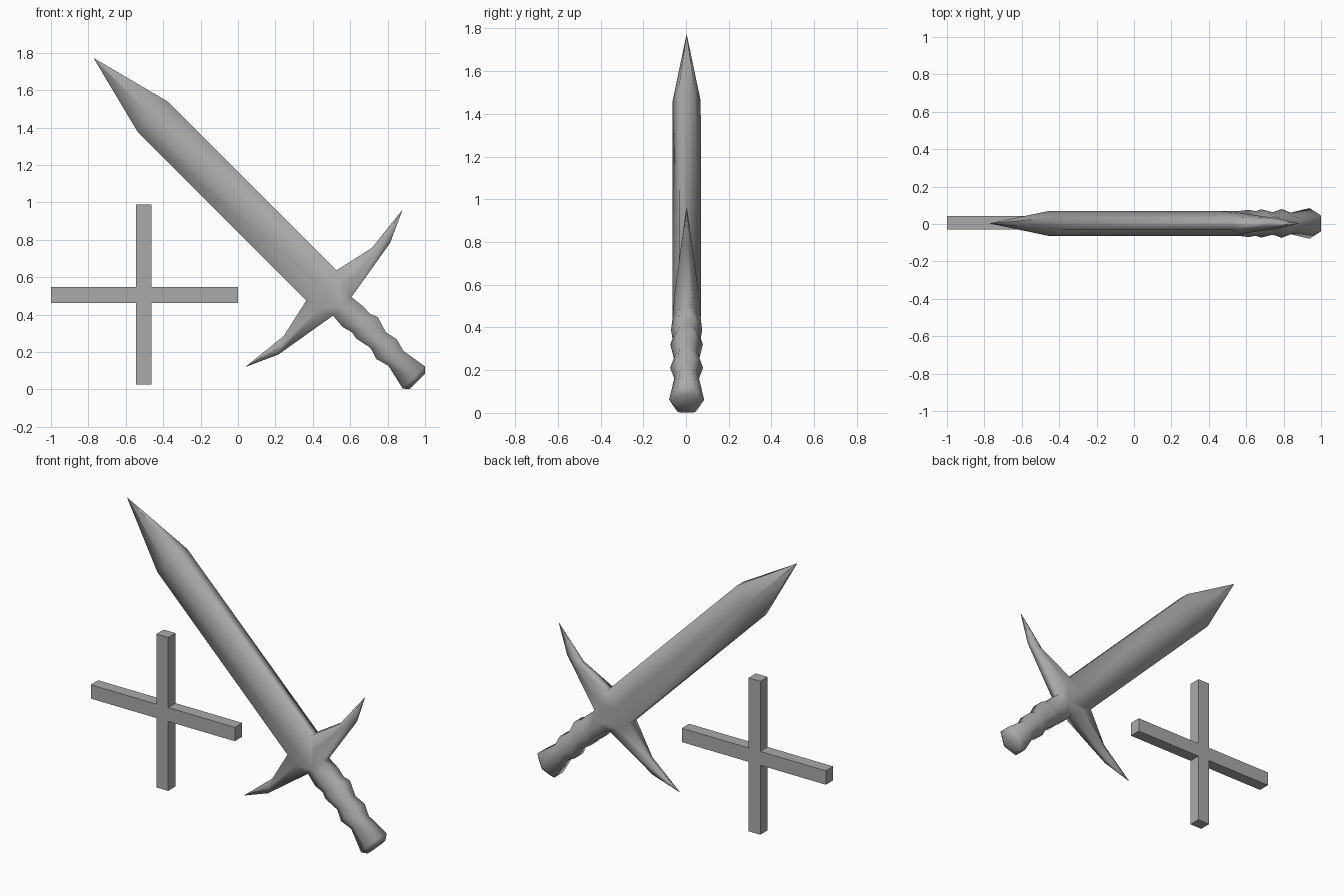
import bpy, bmesh
from mathutils import Vector

if "Cube" in bpy.data.objects:
    bpy.data.objects.remove(bpy.data.objects["Cube"])

TIP = Vector((-0.77, 0.003, 1.77))
ALONG = Vector((0.7071, 0, -0.7071))   # tip to pommel
ACROSS = Vector((0.7071, 0, 0.7071))   # along the guard
DEPTH = Vector((0, 1, 0))

steel = bpy.data.materials.new("dark_steel")
steel.diffuse_color = (0.4, 0.4, 0.4, 1)
steel.use_nodes = True
steel.node_tree.nodes["Principled BSDF"].inputs["Base Color"].default_value = steel.diffuse_color


def place(s, t, y):
    return TIP + ALONG * s + ACROSS * t + DEPTH * y


def bridge(bm, a, b):
    n = len(a)
    for i in range(n):
        bm.faces.new((a[i], a[(i + 1) % n], b[(i + 1) % n], b[i]))


def finish(bm, name, smooth):
    bmesh.ops.recalc_face_normals(bm, faces=bm.faces)
    for f in bm.faces:
        f.smooth = smooth
    me = bpy.data.meshes.new(name)
    bm.to_mesh(me)
    bm.free()
    me.materials.append(steel)
    ob = bpy.data.objects.new(name, me)
    bpy.context.collection.objects.link(ob)
    return ob


# Sword: six-sided rings (distance from tip, right half width, left half width, half depth)
rings = [
    (0.0, 0.001, 0.001, 0.001),     # blade tip
    (0.44, 0.115, 0.112, 0.066),    # blade shoulder
    (1.718, 0.116, 0.112, 0.067),   # guard top
    (1.876, 0.071, 0.069, 0.066),   # guard bottom
    (1.955, 0.080, 0.076, 0.073),   # grip waves
    (2.010, 0.078, 0.060, 0.066),
    (2.050, 0.095, 0.068, 0.076),
    (2.140, 0.068, 0.049, 0.060),
    (2.205, 0.083, 0.069, 0.077),
    (2.275, 0.064, 0.049, 0.058),
    (2.416, 0.087, 0.081, 0.082),   # pommel
    (2.443, 0.060, 0.057, 0.056),
]
bm = bmesh.new()
loops = []
for s, r, l, d in rings:
    h = d * 0.52
    section = [(r, -h), (r, h), (0, d), (-l, h), (-l, -h), (0, -d)]
    loops.append([bm.verts.new(place(s, t, y)) for t, y in section])
for k in range(len(loops) - 1):
    if k != 2:
        bridge(bm, loops[k], loops[k + 1])
bm.faces.new(loops[-1])

# Guard: ridged block between two rings, with arms tapering to swept points
a, b = loops[2], loops[3]
for side, (i, j, c0, c1) in ((1, (0, 1, 5, 2)), (-1, (3, 4, 2, 5))):
    near, far = [bm.verts.new(place(1.8, side * 0.09, side * y)) for y in (-0.056, 0.056)]
    bm.faces.new((a[c0], a[i], near, b[i], b[c0]))
    bm.faces.new((a[j], a[c1], b[c1], b[j], far))
    root = [a[i], a[j], far, b[j], b[i], near]

    def arm_ring(points):
        return [bm.verts.new(place(s, side * t, side * y)) for s, t, y in points]

    mid = arm_ring([(1.767, 0.333, -0.014), (1.767, 0.333, 0.014), (1.792, 0.378, 0.028),
                    (1.817, 0.422, 0.014), (1.817, 0.422, -0.014), (1.792, 0.378, -0.028)])
    e = 0.001
    point = arm_ring([(1.74 - e, 0.59, -e), (1.74 - e, 0.59, e), (1.74, 0.59, 2 * e),
                      (1.74 + e, 0.59, e), (1.74 + e, 0.59, -e), (1.74, 0.59, -2 * e)])
    bridge(bm, root, mid)
    bridge(bm, mid, point)
finish(bm, "sword", True)

# Cross: flat profile extruded in depth
x0, x1, x2, x3 = -1.0, -0.545, -0.463, -0.001
z0, z1, z2, z3 = 0.027, 0.462, 0.549, 0.988
outline = [(x0, z1), (x1, z1), (x1, z0), (x2, z0), (x2, z1), (x3, z1),
           (x3, z2), (x2, z2), (x2, z3), (x1, z3), (x1, z2), (x0, z2)]
bm = bmesh.new()
front = bm.faces.new([bm.verts.new((x, -0.03, z)) for x, z in outline])
ext = bmesh.ops.extrude_face_region(bm, geom=[front])
bmesh.ops.translate(bm, vec=(0, 0.073, 0),
                    verts=[v for v in ext["geom"] if isinstance(v, bmesh.types.BMVert)])
finish(bm, "crossed_bars", False)
